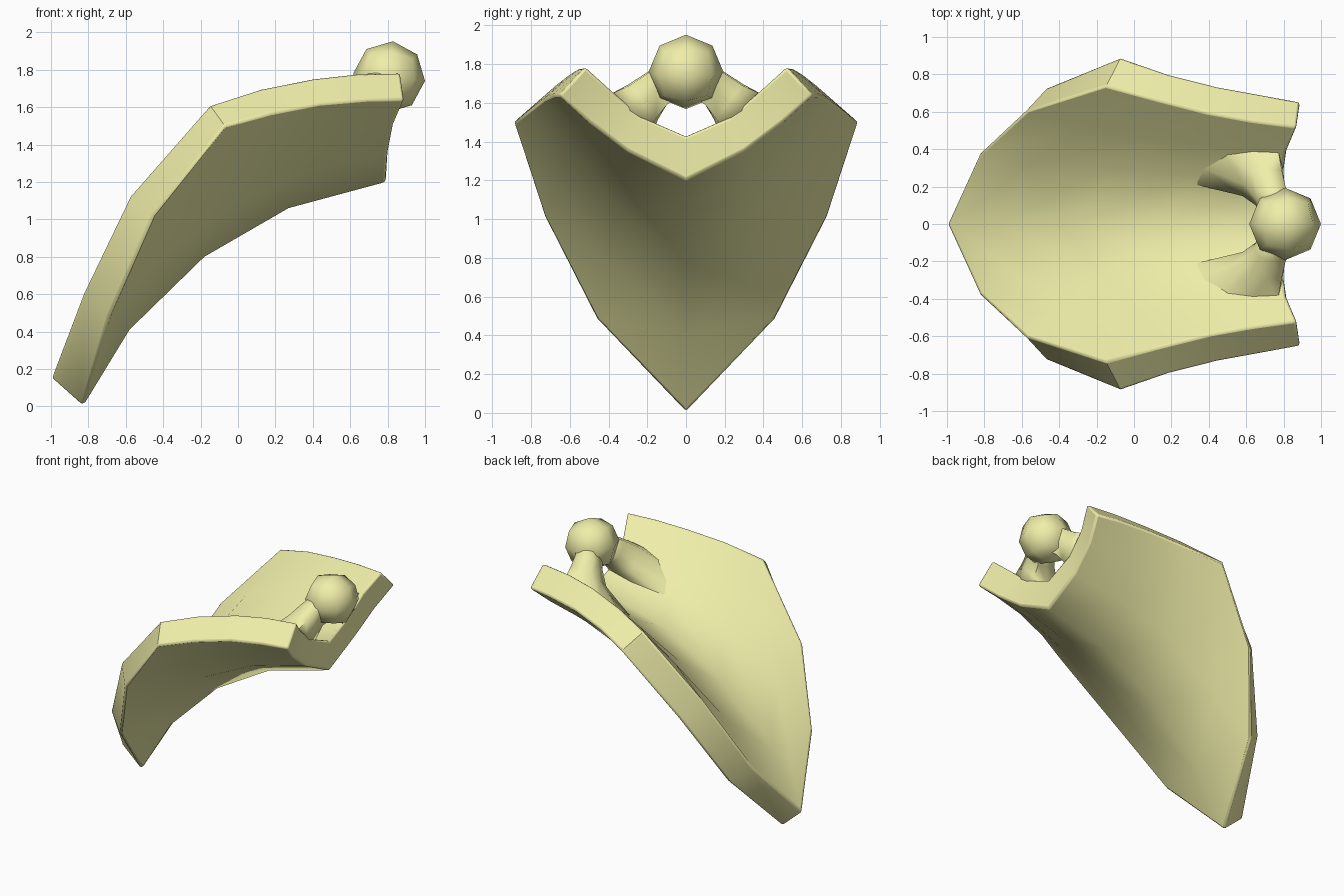
import bpy, bmesh, math
from mathutils import Vector, Matrix

if "Cube" in bpy.data.objects:
    bpy.data.objects.remove(bpy.data.objects["Cube"])

mat = bpy.data.materials.new("pale_yellow")
mat.diffuse_color = (0.87, 0.86, 0.40, 1)
mat.use_nodes = True
mat.node_tree.nodes["Principled BSDF"].inputs["Base Color"].default_value = mat.diffuse_color


def finish(name, bm, angle, mirror=False, bevel=0):
    bmesh.ops.recalc_face_normals(bm, faces=bm.faces)
    me = bpy.data.meshes.new(name)
    bm.to_mesh(me)
    bm.free()
    me.materials.append(mat)
    ob = bpy.data.objects.new(name, me)
    bpy.context.collection.objects.link(ob)
    if mirror:
        m = ob.modifiers.new("mirror", 'MIRROR')
        m.use_axis = (False, True, False)
    if bevel:
        b = ob.modifiers.new("bevel", 'BEVEL')
        b.width, b.segments = bevel, 2
        b.limit_method, b.angle_limit = 'ANGLE', math.radians(65)
    bpy.ops.object.select_all(action='DESELECT')
    ob.select_set(True)
    bpy.context.view_layer.objects.active = ob
    bpy.ops.object.shade_smooth_by_angle(angle=math.radians(angle))
    return ob


def patch(ridge, front, rim, end):
    """Grid of points filling four boundary curves (Coons patch)."""
    R, F, T, E = [[Vector(p) for p in c] for c in (ridge, front, rim, end)]
    nu, nv = len(R) - 1, len(F) - 1
    grid = []
    for i in range(nu + 1):
        u, row = i / nu, []
        for j in range(nv + 1):
            v = j / nv
            row.append(R[i] * (1 - v) + T[i] * v + F[j] * (1 - u) + E[j] * u
                       - (R[0] * (1 - u) * (1 - v) + R[-1] * u * (1 - v)
                          + T[0] * (1 - u) * v + T[-1] * u * v))
        grid.append(row)
    return grid


# Plate: half of the underside and of the top side
lower = patch(
    [(-.83, 0, 0), (-.58, 0, .41), (-.18, 0, .80), (.27, 0, 1.06), (.79, 0, 1.20)],
    [(-.83, 0, 0), (-.69, .46, .48), (-.46, .73, 1.01), (-.07, .89, 1.50)],
    [(-.07, .89, 1.50), (.19, .80, 1.57), (.45, .735, 1.62), (.70, .69, 1.64), (.89, .655, 1.64)],
    [(.79, 0, 1.20), (.80, .30, 1.35), (.83, .50, 1.50), (.89, .655, 1.64)])
upper = patch(
    [(-1, 0, .15), (-.74, 0, .57), (-.31, 0, .98), (.19, 0, 1.27), (.79, 0, 1.43)],
    [(-1, 0, .15), (-.83, .37, .60), (-.58, .60, 1.12), (-.15, .735, 1.61)],
    [(-.15, .735, 1.61), (.13, .66, 1.70), (.41, .59, 1.755), (.64, .55, 1.78), (.87, .52, 1.785)],
    [(.79, 0, 1.43), (.79, .23, 1.53), (.81, .38, 1.66), (.87, .52, 1.785)])

bm = bmesh.new()
lo, up = [[[bm.verts.new(p) for p in row] for row in g] for g in (lower, upper)]
for g in (lo, up):
    for i in range(4):
        for j in range(3):
            q = [g[i][j], g[i + 1][j], g[i + 1][j + 1], g[i][j + 1]]
            bm.faces.new(q if g is up else q[::-1])
# Rim wall along the front, the side and the rear end
border = [(0, j) for j in range(4)] + [(i, 3) for i in range(1, 5)] + [(4, j) for j in (2, 1, 0)]
for (a, b), (c, d) in zip(border, border[1:]):
    bm.faces.new((lo[a][b], lo[c][d], up[c][d], up[a][b]))
finish("curved_plate", bm, 42, mirror=True, bevel=0.015)

# Ball: rounded cube with octagonal outlines
bm = bmesh.new()
bmesh.ops.create_cube(bm, size=2)
bmesh.ops.subdivide_edges(bm, edges=bm.edges[:], cuts=1, use_grid_fill=True)
for v in bm.verts:
    v.co = v.co.normalized() * 0.193
bmesh.ops.transform(bm, verts=bm.verts, matrix=Matrix.Translation((.808, 0, 1.76))
                    @ Matrix.Rotation(math.radians(6), 4, 'Y'))
finish("ball", bm, 80)

# Struts: four-cornered necks that flare into the plate
rings = [
    [(.70, .02, 1.72), (.74, .08, 1.83), (.88, .08, 1.82), (.86, .02, 1.65)],
    [(.65, .10, 1.64), (.67, .18, 1.75), (.81, .20, 1.75), (.80, .10, 1.59)],
    [(.58, .15, 1.54), (.62, .28, 1.68), (.79, .29, 1.69), (.79, .155, 1.52)],
    [(.33, .21, 1.40), (.48, .38, 1.56), (.77, .40, 1.64), (.77, .19, 1.46)],
]
bm = bmesh.new()
loops = []
for ring in rings:
    c = sum((Vector(p) for p in ring), Vector()) / 4
    pts = []
    for k, p in enumerate(ring):
        a, b = Vector(p), Vector(ring[(k + 1) % 4])
        mid = (a + b) / 2
        pts += [a, mid + (mid - c) * 0.15]
    loops.append([bm.verts.new(p) for p in pts])
for r, s in zip(loops, loops[1:]):
    for k in range(8):
        n = (k + 1) % 8
        bm.faces.new((r[k], r[n], s[n], s[k]))
bm.faces.new(loops[0][::-1])
bm.faces.new(loops[-1])
finish("ball_struts", bm, 80, mirror=True)
